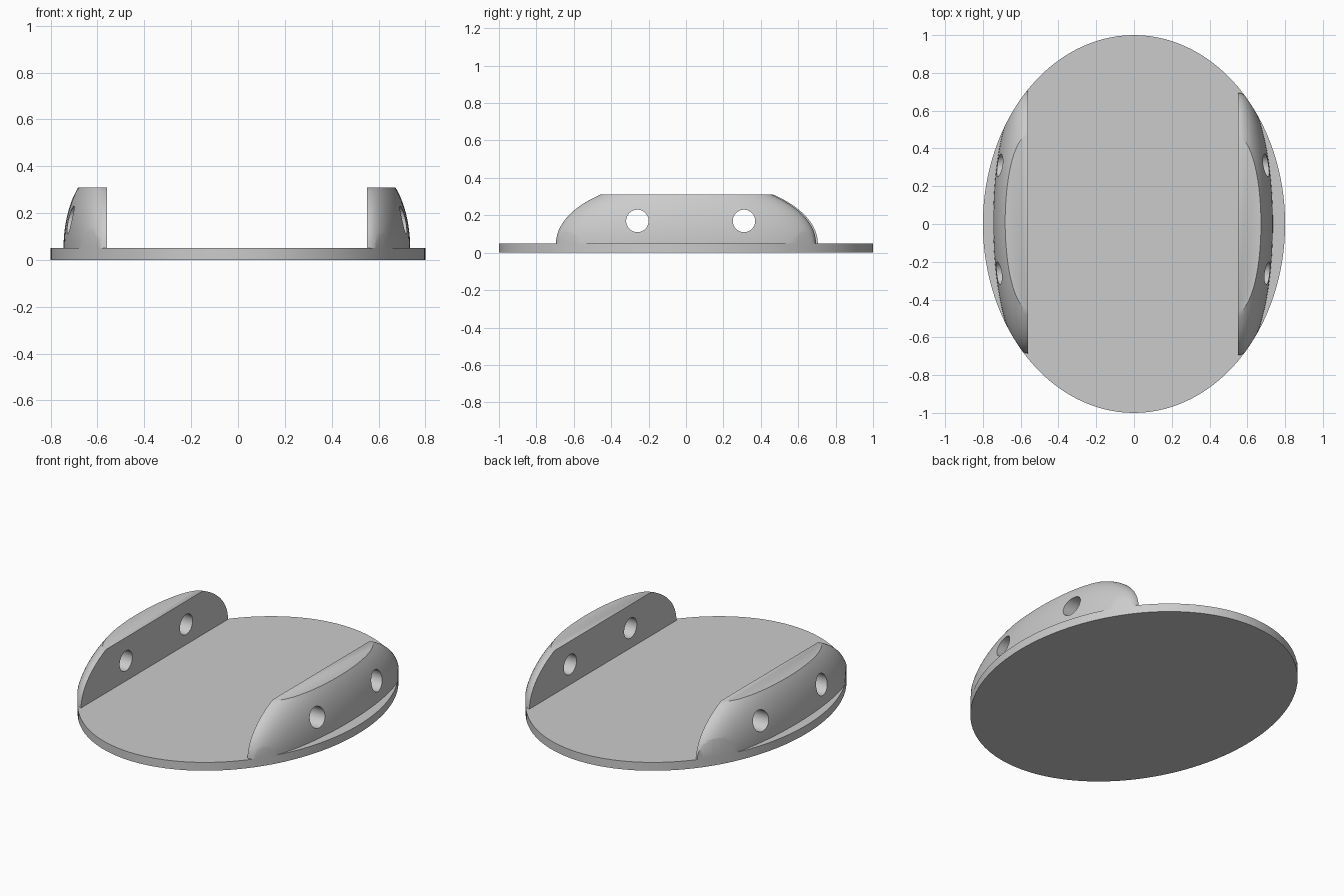
import bpy
import bmesh
import math
from mathutils import Matrix, Vector

if "Cube" in bpy.data.objects:
    bpy.data.objects.remove(bpy.data.objects["Cube"], do_unlink=True)

PLATE_TOP, RAIL_TOP = 0.05, 0.31

grey = bpy.data.materials.new("plain_grey")
grey.use_nodes = True
colour = (0.6, 0.6, 0.6, 1)
grey.diffuse_color = colour
grey.node_tree.nodes["Principled BSDF"].inputs["Base Color"].default_value = colour


def to_object(name, bm):
    bmesh.ops.recalc_face_normals(bm, faces=bm.faces[:])
    mesh = bpy.data.meshes.new(name)
    bm.to_mesh(mesh)
    bm.free()
    mesh.materials.append(grey)
    obj = bpy.data.objects.new(name, mesh)
    bpy.context.collection.objects.link(obj)
    return obj


def cylinder(name, depth, matrix, segments):
    bm = bmesh.new()
    bmesh.ops.create_cone(bm, cap_ends=True, segments=segments, radius1=1,
                          radius2=1, depth=depth, matrix=matrix)
    return to_object(name, bm)


def select_only(obj):
    bpy.ops.object.select_all(action='DESELECT')
    obj.select_set(True)
    bpy.context.view_layer.objects.active = obj


def smooth(obj):
    select_only(obj)
    bpy.ops.object.shade_smooth_by_angle(angle=math.radians(30))


def boolean(obj, cutter, operation):
    cutter.hide_render = True
    mod = obj.modifiers.new("cut", 'BOOLEAN')
    mod.operation, mod.solver, mod.object = operation, 'EXACT', cutter
    select_only(obj)
    bpy.ops.object.modifier_apply(modifier=mod.name)
    bpy.data.objects.remove(cutter, do_unlink=True)


def slice_off(bm, point, normal):
    """Cut away the side the normal points to and cap the opening."""
    bmesh.ops.bisect_plane(bm, geom=bm.verts[:] + bm.edges[:] + bm.faces[:],
                           dist=1e-5, plane_co=point, plane_no=normal, clear_outer=True)
    bmesh.ops.edgeloop_fill(bm, edges=[e for e in bm.edges if e.is_boundary])


def oval(name, z, depth):
    return cylinder(name, depth, Matrix.Translation((0, 0, z))
                    @ Matrix.Diagonal((0.8, 1, 1, 1)), 128)


# Oval base plate
plate = oval("base_plate", PLATE_TOP / 2, PLATE_TOP)
smooth(plate)


# Side rails: part of an ellipsoid, flat inside and on top, trimmed to the oval
def rail(name, side, inner, y):
    bm = bmesh.new()
    bmesh.ops.create_uvsphere(
        bm, u_segments=96, v_segments=48, radius=1,
        matrix=Matrix.Translation((side * inner, y, PLATE_TOP))
        @ Matrix.Diagonal((0.185, 0.695, 0.346, 1)))
    slice_off(bm, Vector((side * inner, 0, 0)), Vector((-side, 0, 0)))
    slice_off(bm, Vector((0, 0, PLATE_TOP)), Vector((0, 0, -1)))
    slice_off(bm, Vector((0, 0, RAIL_TOP)), Vector((0, 0, 1)))
    obj = to_object(name, bm)
    boolean(obj, oval("trim_cutter", 0.2, 1), 'INTERSECT')
    # Two round holes through the rail
    for hole_y in (-0.26, 0.31):
        matrix = (Matrix.Translation((side * 0.65, hole_y, 0.17))
                  @ Matrix.Rotation(math.pi / 2, 4, 'Y')
                  @ Matrix.Diagonal((0.06, 0.06, 1, 1)))
        boolean(obj, cylinder("hole_cutter", 0.5, matrix, 48), 'DIFFERENCE')
    smooth(obj)


rail("left_rail", 1, 0.55, 0)
rail("right_rail", -1, 0.56, 0.01)
